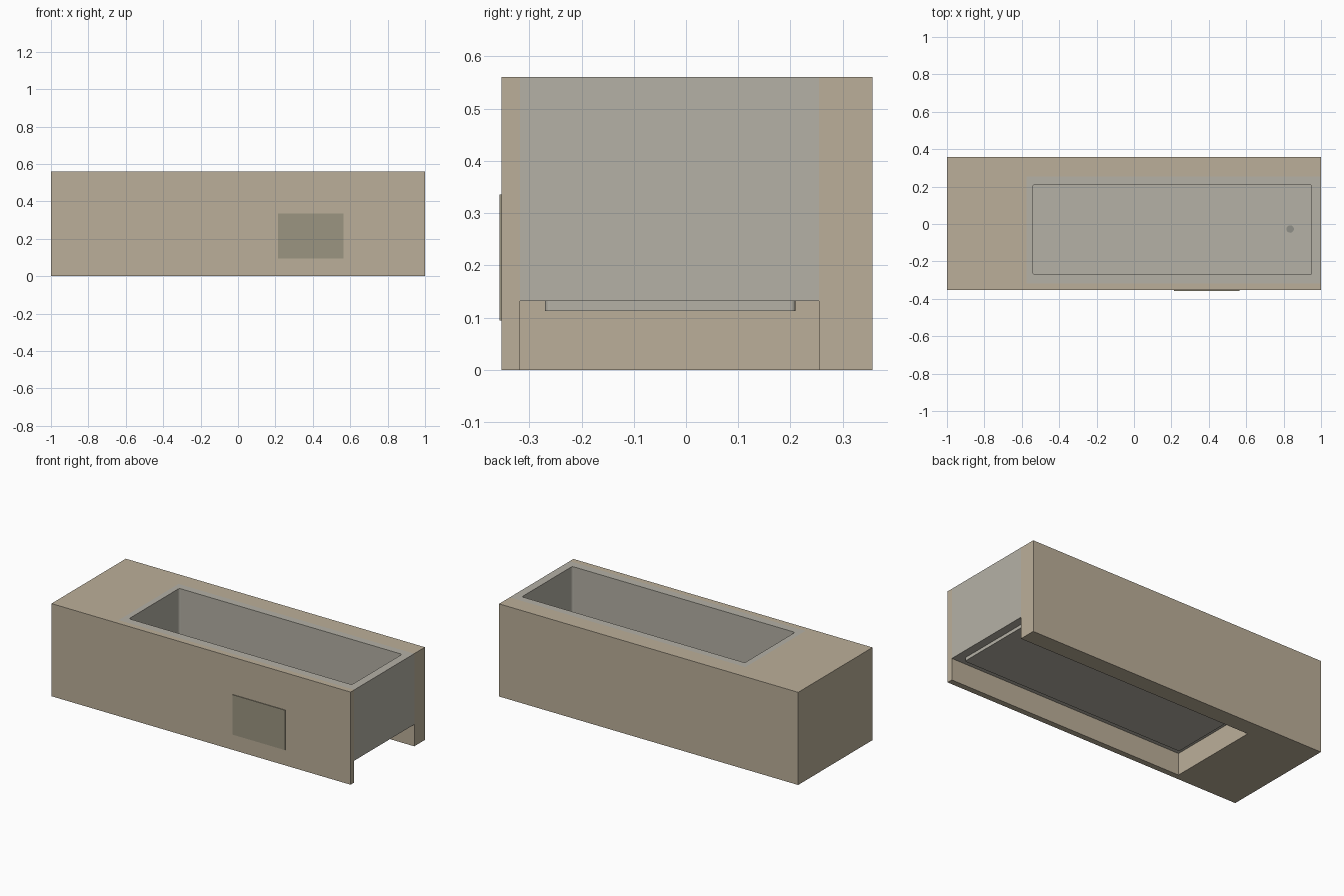
import bpy
import bmesh
import math

if "Cube" in bpy.data.objects:
    bpy.data.objects.remove(bpy.data.objects["Cube"])


def material(name, rgb):
    m = bpy.data.materials.new(name)
    m.diffuse_color = (*rgb, 1)
    m.use_nodes = True
    m.node_tree.nodes["Principled BSDF"].inputs["Base Color"].default_value = m.diffuse_color
    return m


def prism(name, outline, z0, z1, mat=None):
    """Extrude a flat outline (counter-clockwise, xy) from z0 to z1."""
    bm = bmesh.new()
    base = bm.faces.new([bm.verts.new((x, y, z0)) for x, y in outline])
    top = bmesh.ops.extrude_face_region(bm, geom=[base])["geom"]
    bmesh.ops.translate(bm, vec=(0, 0, z1 - z0),
                        verts=[v for v in top if isinstance(v, bmesh.types.BMVert)])
    bmesh.ops.recalc_face_normals(bm, faces=bm.faces)
    me = bpy.data.meshes.new(name)
    bm.to_mesh(me)
    bm.free()
    ob = bpy.data.objects.new(name, me)
    bpy.context.collection.objects.link(ob)
    if mat:
        me.materials.append(mat)
    return ob


def rounded_rect(x0, x1, y0, y1, r=0.0, n=4):
    if r == 0:
        return [(x0, y0), (x1, y0), (x1, y1), (x0, y1)]
    pts = []
    corners = [(x0 + r, y0 + r), (x1 - r, y0 + r), (x1 - r, y1 - r), (x0 + r, y1 - r)]
    for k, (cx, cy) in enumerate(corners):
        for i in range(n + 1):
            a = math.pi + (k + i / n) * math.pi / 2
            pts.append((cx + r * math.cos(a), cy + r * math.sin(a)))
    return pts


tan = material("tan_stone", (0.50, 0.43, 0.32))
grey = material("warm_grey", (0.46, 0.44, 0.38))
dark = material("panel_taupe", (0.33, 0.30, 0.22))
metal = material("drain_grey", (0.28, 0.28, 0.25))

H = 0.56
NX, NY0, NY1 = -0.576, -0.318, 0.255      # niche holding the tub
BASIN = (-0.54, 0.95, -0.27, 0.21)        # opening of the basin

# Tiled surround, U-shaped in plan and open at the right end
prism("surround", [(-1, -0.353), (1, -0.353), (1, NY0), (NX, NY0),
                   (NX, NY1), (1, NY1), (1, 0.357), (-1, 0.357)], 0, H, tan)

# Tub block with the basin cut through it
tub = prism("tub_walls", rounded_rect(NX, 1, NY0, NY1), 0.132, H, grey)
cutter = prism("basin_cutter", rounded_rect(*BASIN, r=0.01), 0.0, 0.7)
cutter.hide_render = True
mod = tub.modifiers.new("basin", "BOOLEAN")
mod.operation = "DIFFERENCE"
mod.solver = "EXACT"
mod.object = cutter
bpy.context.view_layer.objects.active = tub
bpy.ops.object.modifier_apply(modifier=mod.name)
bpy.data.objects.remove(cutter)

# Floor slab closing the basin from below
prism("tub_floor", rounded_rect(*BASIN, r=0.01), 0.112, 0.132, grey)

# Drain disc
drain = [(0.835 + 0.02 * math.cos(i * math.tau / 24),
          -0.027 + 0.02 * math.sin(i * math.tau / 24)) for i in range(24)]
prism("drain", drain, 0.13, 0.135, metal)

# Access panel on the front
prism("access_panel", rounded_rect(0.213, 0.565, -0.357, -0.352), 0.094, 0.335, dark)
